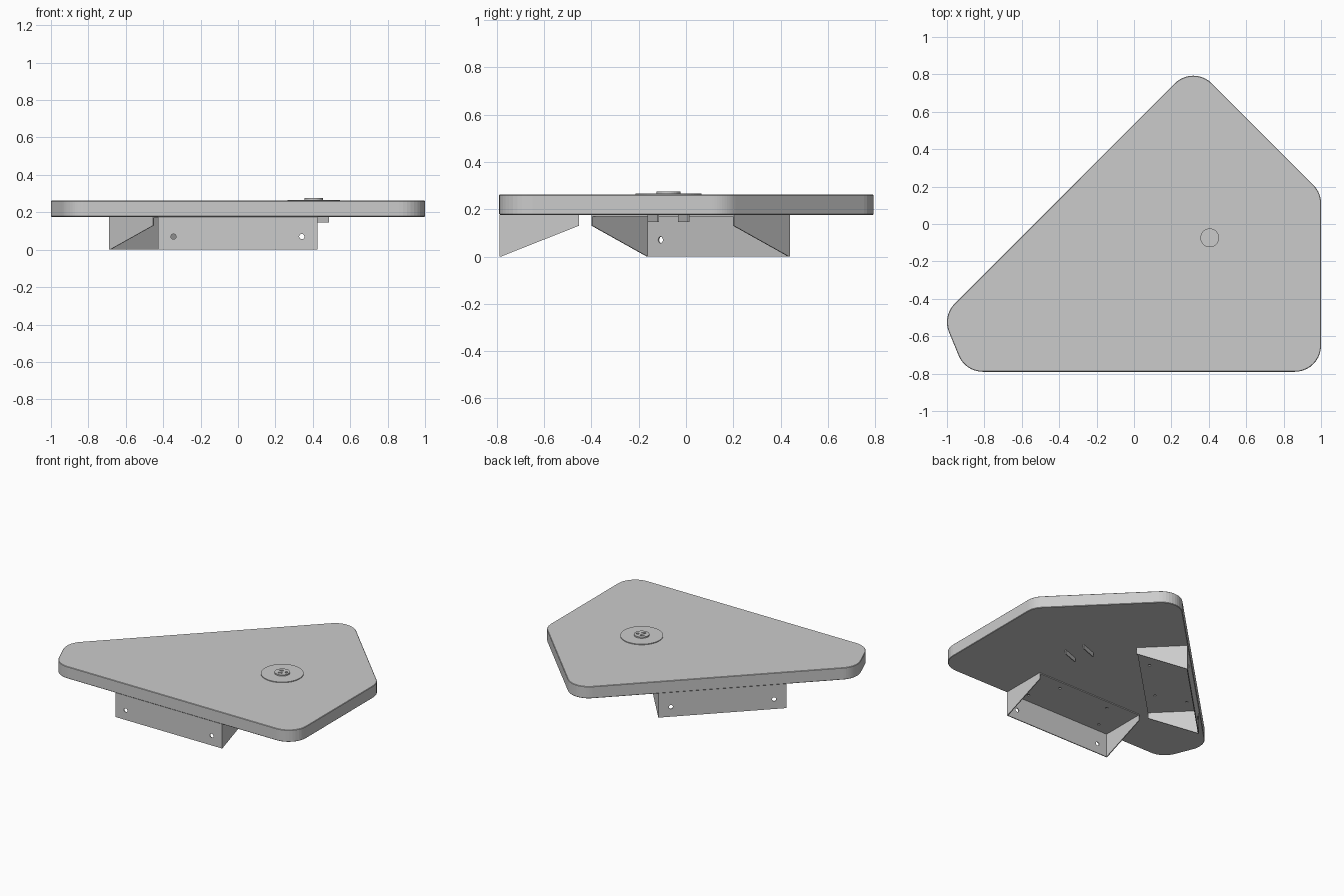
import bpy, bmesh, math
from mathutils import Matrix, Vector

if "Cube" in bpy.data.objects:
    bpy.data.objects.remove(bpy.data.objects["Cube"])

BOTTOM, TOP = 0.176, 0.262      # slab faces
T = 0.006                       # sheet metal thickness
HALF, DEPTH = 0.426, 0.335      # bracket half length and depth


def prism(name, pts, z0, z1, m=Matrix(), bevel=0.0):
    """Extrude a counter-clockwise outline from z0 to z1, then transform it."""
    bm = bmesh.new()
    face = bm.faces.new([bm.verts.new((x, y, z0)) for x, y in pts])
    res = bmesh.ops.extrude_face_region(bm, geom=[face])
    up = [v for v in res["geom"] if isinstance(v, bmesh.types.BMVert)]
    bmesh.ops.translate(bm, verts=up, vec=(0, 0, z1 - z0))
    bmesh.ops.recalc_face_normals(bm, faces=bm.faces)
    if bevel:
        rim = [e for e in bm.edges if abs(e.verts[0].co.z - e.verts[1].co.z) < 1e-6]
        bmesh.ops.bevel(bm, geom=rim, offset=bevel, segments=1, affect='EDGES', profile=0.5)
    bm.transform(m)
    me = bpy.data.meshes.new(name)
    bm.to_mesh(me)
    bm.free()
    ob = bpy.data.objects.new(name, me)
    bpy.context.collection.objects.link(ob)
    return ob


def rect(x0, x1, y0, y1):
    return [(x0, y0), (x1, y0), (x1, y1), (x0, y1)]


def circle(x, y, r, n):
    return [(x + r * math.cos(2 * math.pi * i / n), y + r * math.sin(2 * math.pi * i / n))
            for i in range(n)]


def rounded(corners, r, segs=10):
    """Fillet every corner of a convex polygon."""
    out = []
    for i, c in enumerate(corners):
        c = Vector(c)
        a = (Vector(corners[i - 1]) - c).normalized()
        b = (Vector(corners[(i + 1) % len(corners)]) - c).normalized()
        half = a.angle(b) / 2
        centre = c + (a + b).normalized() * (r / math.sin(half))
        p = c + a * (r / math.tan(half)) - centre
        sweep = math.pi - 2 * half
        for k in range(segs + 1):
            q = Matrix.Rotation(sweep * k / segs, 2) @ p + centre
            out.append((q.x, q.y))
    return out


def cut(ob, cutters):
    """Subtract the cutters, bake the result and remove the cutters."""
    for c in cutters:
        c.hide_render = True
        mod = ob.modifiers.new("hole", 'BOOLEAN')
        mod.operation, mod.solver, mod.object = 'DIFFERENCE', 'EXACT', c
    bpy.context.view_layer.update()
    dg = bpy.context.evaluated_depsgraph_get()
    me = bpy.data.meshes.new_from_object(ob.evaluated_get(dg))
    ob.modifiers.clear()
    ob.data = me
    for c in cutters:
        bpy.data.objects.remove(c)


# Five-sided desk top with rounded corners
outline = [(-0.902, -0.79), (1.0, -0.79), (1.0, 0.168), (0.317, 0.851), (-1.025, -0.492)]
prism("desk_top", rounded(outline, 0.14), BOTTOM, TOP, bevel=0.003)


# Wall bracket: u runs along the wall, v points inward under the top
def bracket(name, m):
    upright = Matrix(((1, 0, 0, 0), (0, 0, -1, 0), (0, 1, 0, 0), (0, 0, 0, 1)))
    side = Matrix(((0, 0, 1, 0), (1, 0, 0, 0), (0, 1, 0, 0), (0, 0, 0, 1)))
    # back plate with two screw holes
    plate = prism(name + "_wall_plate", rect(-HALF, HALF, 0, BOTTOM), -T, 0, m @ upright)
    cut(plate, [prism("cutter", circle(s * 0.343, 0.07, 0.014, 20), -0.03, 0.03, m @ upright)
                for s in (-1, 1)])
    # flange under the desk top
    flange = prism(name + "_flange", rect(-HALF, HALF, T, DEPTH), BOTTOM - T, BOTTOM, m)
    cut(flange, [prism("cutter", circle(s * u, v, 0.009, 16), BOTTOM - 0.03, BOTTOM + 0.03, m)
                 for s in (-1, 1) for u, v in ((0.3, 0.07), (0.2, 0.27))])
    # sloping gussets at both ends
    profile = [(T, 0), (DEPTH, 0.13), (DEPTH, BOTTOM - T), (T, BOTTOM - T)]
    for label, u in (("a", -HALF), ("b", HALF - T)):
        prism(name + "_gusset_" + label, profile, u, u + T, m @ side)


bracket("front_bracket", Matrix.Translation((-0.002, -0.788, 0)))
bracket("diagonal_bracket",
        Matrix.Translation((-0.389, 0.139, 0)) @ Matrix.Rotation(math.radians(225), 4, 'Z'))

# Power outlet set into the top, turned by 20 degrees
place = Matrix.Translation((0.405, -0.074, 0)) @ Matrix.Rotation(math.radians(20), 4, 'Z')
prism("outlet_disc", circle(0, 0, 0.14, 48), TOP, 0.267, place)
socket = prism("outlet_socket", circle(0, 0, 0.05, 40), 0.267, 0.276, place)
cut(socket, [prism("cutter", rect(-0.023, 0.005, y - 0.006, y + 0.006), 0.269, 0.3, place)
             for y in (-0.018, 0.018)]
    + [prism("cutter", circle(0.028, 0, 0.01, 16), 0.269, 0.3, place)])

# Clip tabs of the outlet below the top
for label, y in (("a", -0.068), ("b", 0.068)):
    prism("outlet_clip_" + label, rect(-0.062, 0.062, y - 0.003, y + 0.003),
          0.145, BOTTOM, place)
